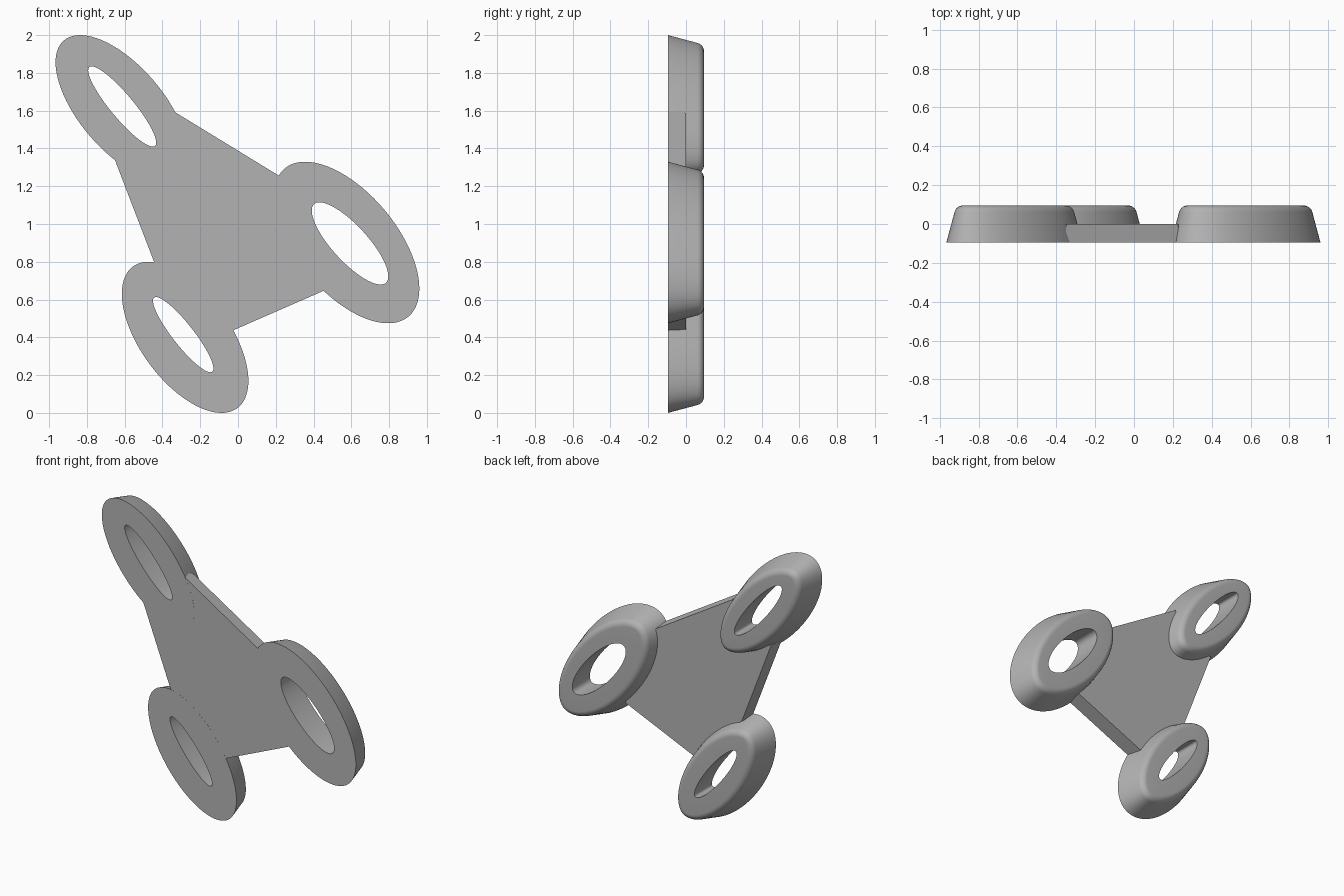
import bpy, bmesh, math
from mathutils import Vector

cube = bpy.data.objects.get("Cube")
if cube:
    bpy.data.objects.remove(cube)

grey = bpy.data.materials.new("plain grey")
grey.use_nodes = True
colour = (0.45, 0.45, 0.45, 1)
grey.diffuse_color = colour
grey.node_tree.nodes["Principled BSDF"].inputs["Base Color"].default_value = colour

FRONT, BACK = -0.095, 0.095
SIDES = 96
DRAFT = math.radians(15)
FILLET = 0.045


def finish(name, bm):
    bmesh.ops.recalc_face_normals(bm, faces=bm.faces)
    mesh = bpy.data.meshes.new(name)
    bm.to_mesh(mesh)
    bm.free()
    mesh.materials.append(grey)
    obj = bpy.data.objects.new(name, mesh)
    bpy.context.collection.objects.link(obj)
    bpy.ops.object.select_all(action="DESELECT")
    obj.select_set(True)
    bpy.context.view_layer.objects.active = obj
    bpy.ops.object.shade_smooth_by_angle(angle=math.radians(30))


def ellipse(centre, half, lean, inset=0):
    """Leaning ellipse from its half extents, moved inwards along its normals."""
    phase = math.acos(lean)
    points = []
    for i in range(SIDES):
        t = math.tau * i / SIDES
        p = Vector((half[0] * math.cos(t), half[1] * math.cos(t + phase)))
        n = Vector((-half[1] * math.sin(t + phase), half[0] * math.sin(t))).normalized()
        if n.dot(p) < 0:
            n = -n
        points.append(Vector(centre) + p - n * inset)
    return points


def ring(name, outer, hole):
    # drafted wall followed by a rounded back edge: (depth, inset)
    bend = BACK - FILLET
    start = bend + FILLET * math.sin(DRAFT)
    reach = (start - FRONT) * math.tan(DRAFT) + FILLET * math.cos(DRAFT)
    profile = [(FRONT, 0)]
    for k in range(9):
        a = DRAFT + (math.pi / 2 - DRAFT) * k / 8
        profile.append((bend + FILLET * math.sin(a), reach - FILLET * math.cos(a)))
    loops = [(y, ellipse(*outer, inset)) for y, inset in profile]
    # straight hole wall
    loops += [(BACK, ellipse(*hole)), (FRONT, ellipse(*hole))]
    bm = bmesh.new()
    rows = [[bm.verts.new((p.x, y, p.y)) for p in pts] for y, pts in loops]
    for r, row in enumerate(rows):
        nxt = rows[(r + 1) % len(rows)]
        for i in range(SIDES):
            j = (i + 1) % SIDES
            bm.faces.new((row[i], row[j], nxt[j], nxt[i]))
    finish(name, bm)


# three leaning rings: centre, half extents, lean
ring("upper_ring", ((-0.616, 1.613), (0.35, 0.387), -0.628),
     ((-0.613, 1.622), (0.18, 0.2125), -0.9))
ring("side_ring", ((0.575, 0.902), (0.385, 0.4275), -0.571),
     ((0.593, 0.897), (0.2025, 0.2175), -0.8))
ring("lower_ring", ((-0.28, 0.4), (0.335, 0.4), -0.575),
     ((-0.29, 0.414), (0.16, 0.199), -0.9))

# connecting plate, tucked into the rings and kept clear of the holes
outline = [(-0.356, 1.606), (0.236, 1.244), (0.478, 0.657), (-0.058, 0.423),
           (-0.434, 0.772), (-0.661, 1.363), (-0.41, 1.34)]
middle = Vector((-0.1, 1.0))
bm = bmesh.new()
ends = []
for y, size in ((FRONT + 0.0005, 1), (0, 0.97)):
    pts = [middle + (Vector(p) - middle) * size for p in outline]
    ends.append([bm.verts.new((p.x, y, p.y)) for p in pts])
    bm.faces.new(ends[-1])
for i in range(len(outline)):
    j = (i + 1) % len(outline)
    bm.faces.new((ends[0][i], ends[0][j], ends[1][j], ends[1][i]))
finish("connecting_plate", bm)
